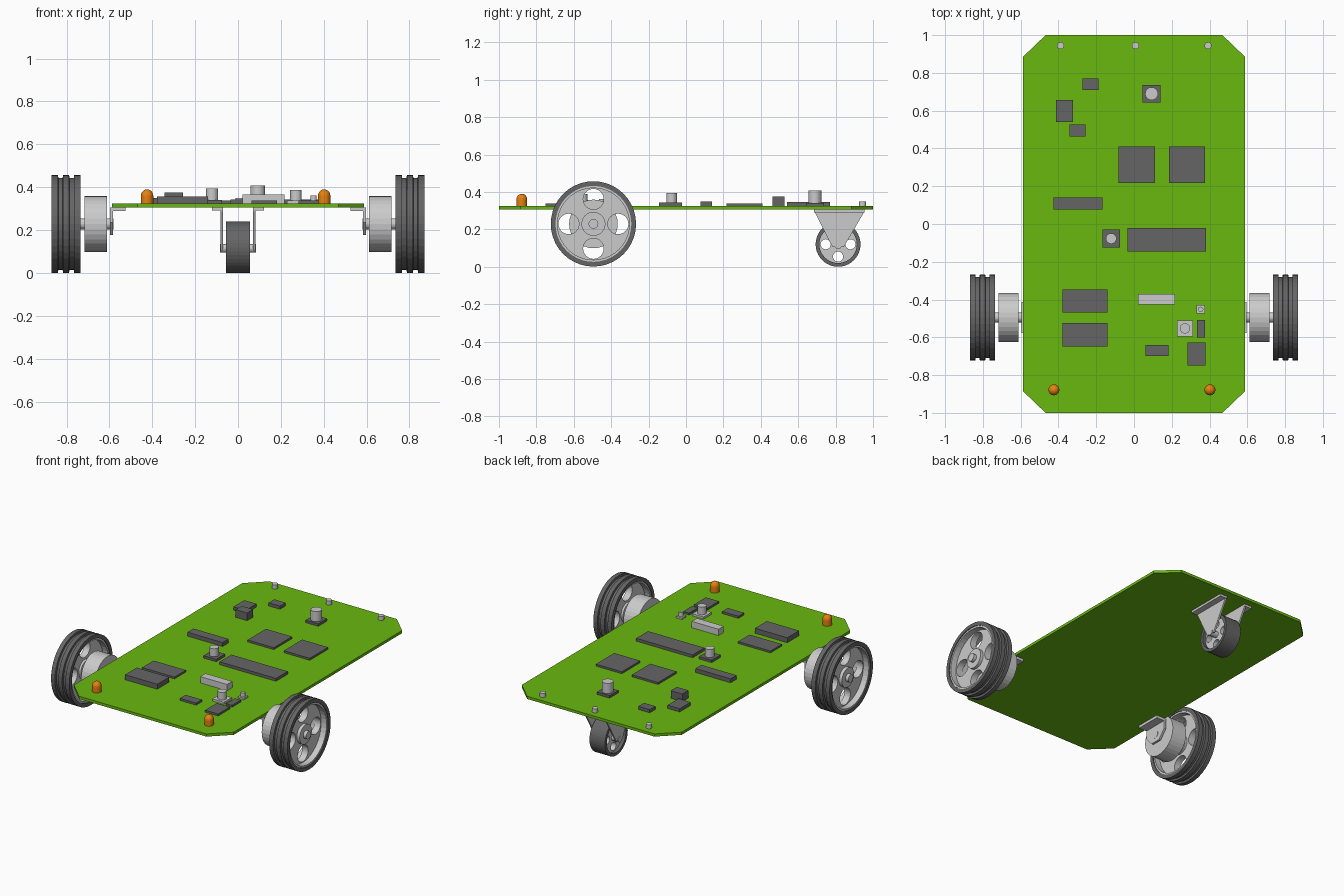
import bpy, bmesh
from math import sin, cos, pi

if "Cube" in bpy.data.objects:
    bpy.data.objects.remove(bpy.data.objects["Cube"])


def material(name, color):
    m = bpy.data.materials.new(name)
    m.diffuse_color = (*color, 1)
    m.use_nodes = True
    m.node_tree.nodes["Principled BSDF"].inputs["Base Color"].default_value = m.diffuse_color
    return m


GREEN = material("board_green", (0.14, 0.48, 0.005))
ORANGE = material("lamp_orange", (0.8, 0.22, 0.005))
DARK = material("dark_grey", (0.13, 0.13, 0.13))
TOP = 0.324


def finish(name, bm, mat=None):
    bmesh.ops.remove_doubles(bm, verts=bm.verts, dist=1e-5)
    bmesh.ops.recalc_face_normals(bm, faces=bm.faces)
    me = bpy.data.meshes.new(name)
    bm.to_mesh(me)
    bm.free()
    ob = bpy.data.objects.new(name, me)
    bpy.context.collection.objects.link(ob)
    if mat:
        me.materials.append(mat)
    return ob


def prism(name, base, offset, mat=None):
    """Extrude a 3D polygon along an offset vector."""
    bm = bmesh.new()
    f = bm.faces.new([bm.verts.new(p) for p in base])
    r = bmesh.ops.extrude_face_region(bm, geom=[f])
    bmesh.ops.translate(bm, vec=offset, verts=[v for v in r["geom"] if isinstance(v, bmesh.types.BMVert)])
    bm.faces.new([v for v in f.verts]) if not f.is_valid else None
    return finish(name, bm, mat)


def box(name, x0, x1, y0, y1, z0, z1, mat=None):
    return prism(name, [(x0, y0, z0), (x1, y0, z0), (x1, y1, z0), (x0, y1, z0)], (0, 0, z1 - z0), mat)


def lathe(name, profile, center, axis="x", closed=False, mat=None, n=40):
    """Spin (along-axis, radius) points about the x or z axis through center."""
    bm = bmesh.new()
    cx, cy, cz = center
    rings = []
    for a, r in profile:
        ring = []
        for i in range(n):
            u, v = r * cos(2 * pi * i / n), r * sin(2 * pi * i / n)
            p = (cx + a, cy + u, cz + v) if axis == "x" else (cx + u, cy + v, cz + a)
            ring.append(bm.verts.new(p))
        rings.append(ring)
    pairs = list(zip(rings, rings[1:])) + ([(rings[-1], rings[0])] if closed else [])
    for A, B in pairs:
        for i in range(n):
            j = (i + 1) % n
            bm.faces.new((A[i], A[j], B[j], B[i]))
    return finish(name, bm, mat)


def cyl(name, a0, a1, r, center, axis="x", mat=None, n=32):
    return lathe(name, [(a0, 0), (a0, r), (a1, r), (a1, 0)], center, axis, mat=mat, n=n)


def holed_disc(name, x, half, r, hole_r, hole_off, cy, cz):
    """Disc facing x with four round holes, from a filled curve."""
    cu = bpy.data.curves.new(name, "CURVE")
    cu.dimensions, cu.fill_mode, cu.extrude = "2D", "BOTH", half
    circles = [(0, 0, r, 40)] + [(hole_off * cos(k * pi / 2), hole_off * sin(k * pi / 2), hole_r, 24) for k in range(4)]
    for u, v, rad, n in circles:
        s = cu.splines.new("POLY")
        s.points.add(n - 1)
        s.use_cyclic_u = True
        for i, p in enumerate(s.points):
            p.co = (u + rad * cos(2 * pi * i / n), v + rad * sin(2 * pi * i / n), 0, 1)
    tmp = bpy.data.objects.new(name + "_curve", cu)
    bpy.context.collection.objects.link(tmp)
    bpy.context.view_layer.update()
    me = bpy.data.meshes.new_from_object(tmp.evaluated_get(bpy.context.evaluated_depsgraph_get()))
    bpy.data.objects.remove(tmp)
    ob = bpy.data.objects.new(name, me)
    ob.location, ob.rotation_euler = (x, cy, cz), (0, pi / 2, 0)
    bpy.context.collection.objects.link(ob)


# circuit board with chamfered corners
X, Y, CX, CY = 0.588, 1.0, 0.468, 0.885
prism("board", [(x, y, 0.306) for x, y in
      [(-CX, -Y), (CX, -Y), (X, -CY), (X, CY), (CX, Y), (-CX, Y), (-X, CY), (-X, -CY)]],
      (0, 0, TOP - 0.306), GREEN)

# chips: x0, x1, y0, y1, top
chips = [(-.272, -.188, .71, .77, .345), (-.413, -.323, .54, .656, .345), (-.342, -.257, .463, .527, .375),
         (-.082, .111, .217, .41, .337), (.185, .376, .217, .41, .337), (-.426, -.167, .077, .14, .35),
         (-.034, .381, -.145, -.021, .343), (-.378, -.14, -.468, -.347, .336), (-.378, -.14, -.648, -.524, .357),
         (.333, .376, -.6, -.508, .337), (.283, .379, -.75, -.627, .337), (.062, .182, -.7, -.64, .338)]
for c in chips:
    box("chip", *c[:4], TOP, c[4], DARK)
box("connector", .02, .217, -.425, -.37, TOP, .366)

# knobs on square bases: x, y, half base, radius, base top, top, base material
for x, y, h, r, b, t, m in [(.093, .69, .047, .034, .34, .407, DARK), (-.121, -.077, .047, .028, .34, .393, DARK),
                            (.27, -.553, .042, .027, .338, .388, None), (.353, -.452, .022, .014, .335, .362, None)]:
    box("knob_base", x - h, x + h, y - h, y + h, TOP, b, m)
    cyl("knob", b, t, r, (x, y, 0), "z", n=24)

# pins along the back edge
for x in (-.389, .008, .392):
    cyl("pin", TOP, .35, .019, (x, .944, 0), "z", n=16)

# domed lamps
for x in (-.424, .402):
    dome = [(.36 + .03 * sin(k * pi / 10), .029 * cos(k * pi / 10)) for k in range(6)]
    lamp = lathe("lamp", [(TOP, 0), (TOP, .029)] + dome, (x, -.878, 0), "z", mat=ORANGE, n=24)

# drive wheels, motors and brackets on both sides
WY, WZ = -.495, .229
for s, side in ((1, "right"), (-1, "left")):
    at = (0, WY, WZ)
    R, G, I = .228, .215, .203
    tyre = [(.735, I), (.735, R), (.764, R), (.766, G), (.786, G), (.788, R), (.816, R), (.818, G),
            (.838, G), (.84, R), (.869, R), (.869, I)]
    lathe(side + "_tyre", [(s * a, r) for a, r in tyre], at, closed=True, mat=DARK)
    rim = [(.74, .192), (.74, .204), (.864, .204), (.864, .192)]
    lathe(side + "_rim", [(s * a, r) for a, r in rim], at, closed=True)
    holed_disc(side + "_wheel_disc", s * .802, .022, .198, .055, .132, WY, WZ)
    cyl(side + "_hub", s * .765, s * .845, .064, at)
    cyl(side + "_axle", s * .58, s * .866, .026, at, n=20)
    cyl(side + "_motor", s * .612, s * .717, .13, at)
    b = s * .582
    plate = [(-.083, .306), (.083, .306), (.083, .235), (.035, .178), (-.035, .178), (-.083, .235)]
    prism(side + "_motor_bracket", [(b, WY + y, z) for y, z in plate], (s * .014, 0, 0))
    x0, x1 = sorted((s * .525, s * .596))
    box(side + "_bracket_flange", x0, x1, WY - .083, WY + .083, .288, .306)

# caster wheel and fork
KY, KZ = .813, .12
lathe("caster_tyre", [(-.057, .1), (-.057, .12), (.057, .12), (.057, .1)], (0, KY, KZ), closed=True, mat=DARK)
holed_disc("caster_disc", 0, .035, .101, .027, .066, KY, KZ)
cyl("caster_axle", -.085, .085, .02, (0, KY, KZ - .005), n=20)
for s, side in ((1, "right"), (-1, "left")):
    plate = [(-.128, .306), (.142, .306), (.135, .285), (.03, .105), (-.03, .105), (-.121, .285)]
    prism(side + "_fork_plate", [(s * .07, KY + y, z) for y, z in plate], (s * .011, 0, 0))
    x0, x1 = sorted((s * .07, s * .122))
    box(side + "_fork_flange", x0, x1, KY - .128, KY + .142, .291, .306)
